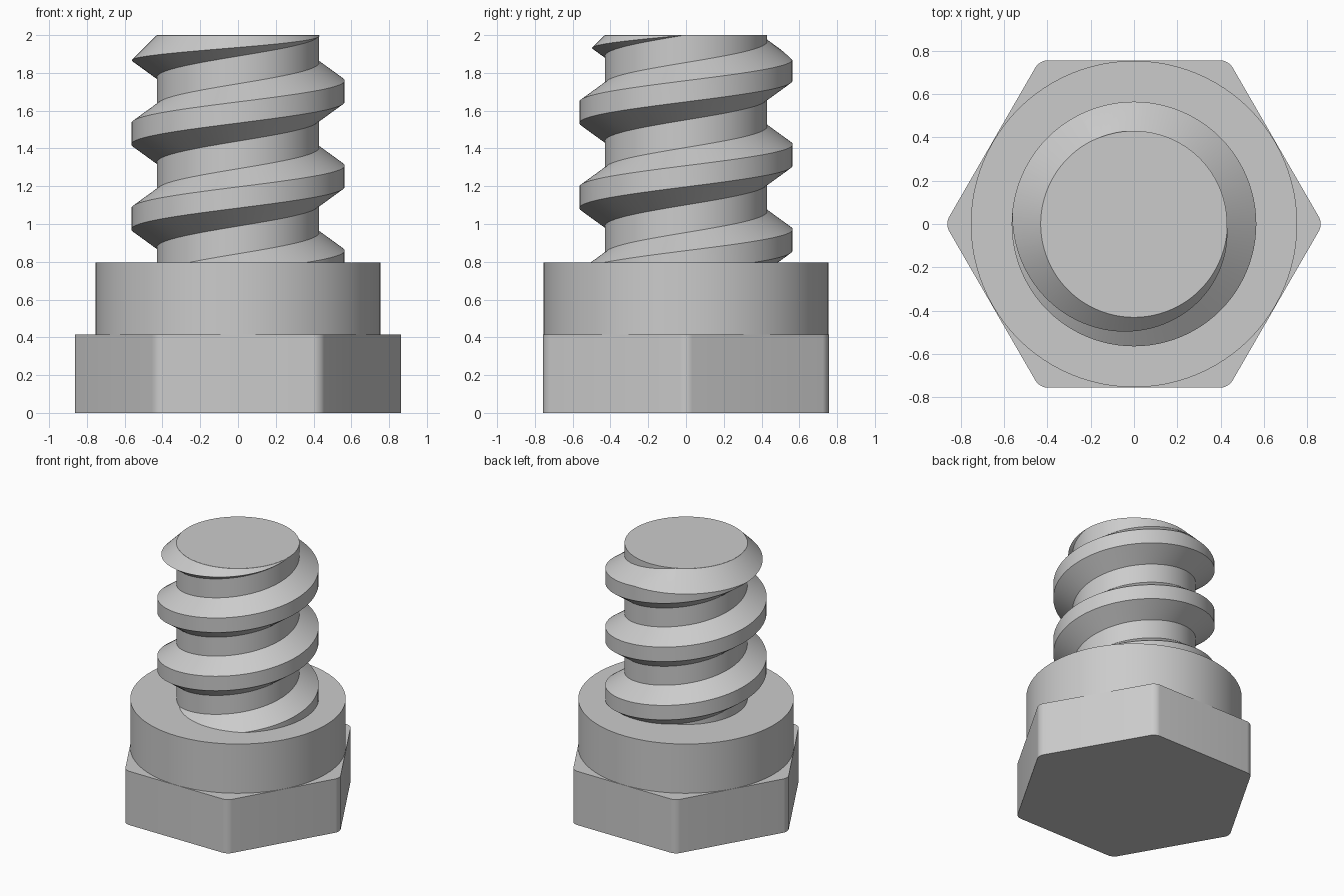
import bpy, bmesh, math

default = bpy.data.objects.get("Cube")
if default:
    bpy.data.objects.remove(default, do_unlink=True)

SEG = 96            # facets per turn
CORE, CREST = 0.43, 0.565
PITCH, START = 0.45, 0.803

steel = bpy.data.materials.new("grey_steel")
steel.use_nodes = True
colour = (0.6, 0.6, 0.6, 1)
steel.diffuse_color = colour
steel.node_tree.nodes["Principled BSDF"].inputs["Base Color"].default_value = colour


def make_object(name, bm):
    bmesh.ops.recalc_face_normals(bm, faces=bm.faces)
    mesh = bpy.data.meshes.new(name)
    bm.to_mesh(mesh)
    bm.free()
    mesh.materials.append(steel)
    obj = bpy.data.objects.new(name, mesh)
    bpy.context.collection.objects.link(obj)
    return obj


def activate(obj):
    bpy.ops.object.select_all(action="DESELECT")
    obj.select_set(True)
    bpy.context.view_layer.objects.active = obj


def smooth(obj):
    activate(obj)
    bpy.ops.object.shade_smooth_by_angle(angle=math.radians(25))


def skin(rings):
    """Closed solid through a list of equally long rings of points."""
    bm = bmesh.new()
    loops = [[bm.verts.new(p) for p in ring] for ring in rings]
    n = len(loops[0])
    for a, b in zip(loops, loops[1:]):
        for i in range(n):
            j = (i + 1) % n
            bm.faces.new((a[i], a[j], b[j], b[i]))
    bm.faces.new(loops[0])
    bm.faces.new(loops[-1])
    return bm


def turned(profile, sides=SEG):
    """Solid of revolution from (radius, height) pairs."""
    return skin([[(r * math.cos(math.tau * i / sides),
                   r * math.sin(math.tau * i / sides), z)
                  for i in range(sides)] for r, z in profile])


# Hexagonal head with rounded upright corners
corner = 0.756 / math.cos(math.pi / 6)
bm = turned([(corner, 0), (corner, 0.415)], 6)
upright = [e for e in bm.edges if abs(e.verts[0].co.z - e.verts[1].co.z) > 0.1]
bmesh.ops.bevel(bm, geom=upright, offset=0.037, segments=6, profile=0.5,
                affect="EDGES")
smooth(make_object("hex_head", bm))

# Round collar and plain core
smooth(make_object("collar", turned([(0.754, 0.41), (0.754, 0.795)])))
smooth(make_object("shaft_core", turned([(CORE, 0.75), (CORE, 2)])))

# Helical ridge swept from a trapezoid section
section = [(CORE - 0.03, -0.152), (CORE, -0.152), (CREST, -0.056),
           (CREST, 0.056), (CORE, 0.152), (CORE - 0.03, 0.152)]
rings = []
for step in range(int(-0.7 * SEG), int(3.2 * SEG)):
    angle = math.tau * step / SEG
    z = START + PITCH * step / SEG
    rings.append([(r * math.cos(angle), r * math.sin(angle), z + dz)
                  for r, dz in section])
thread = make_object("thread", skin(rings))

# Trim the ridge to the shaft length with a chamfered tip
trim = make_object("thread_trim", turned([(0.7, 0.7), (0.7, 1.73),
                                          (CORE + 0.001, 1.999)], 192))
trim.hide_render = True
cut = thread.modifiers.new("trim", "BOOLEAN")
cut.operation = "INTERSECT"
cut.solver = "EXACT"
cut.object = trim
activate(thread)
bpy.ops.object.modifier_apply(modifier=cut.name)
bpy.data.objects.remove(trim, do_unlink=True)
smooth(thread)
